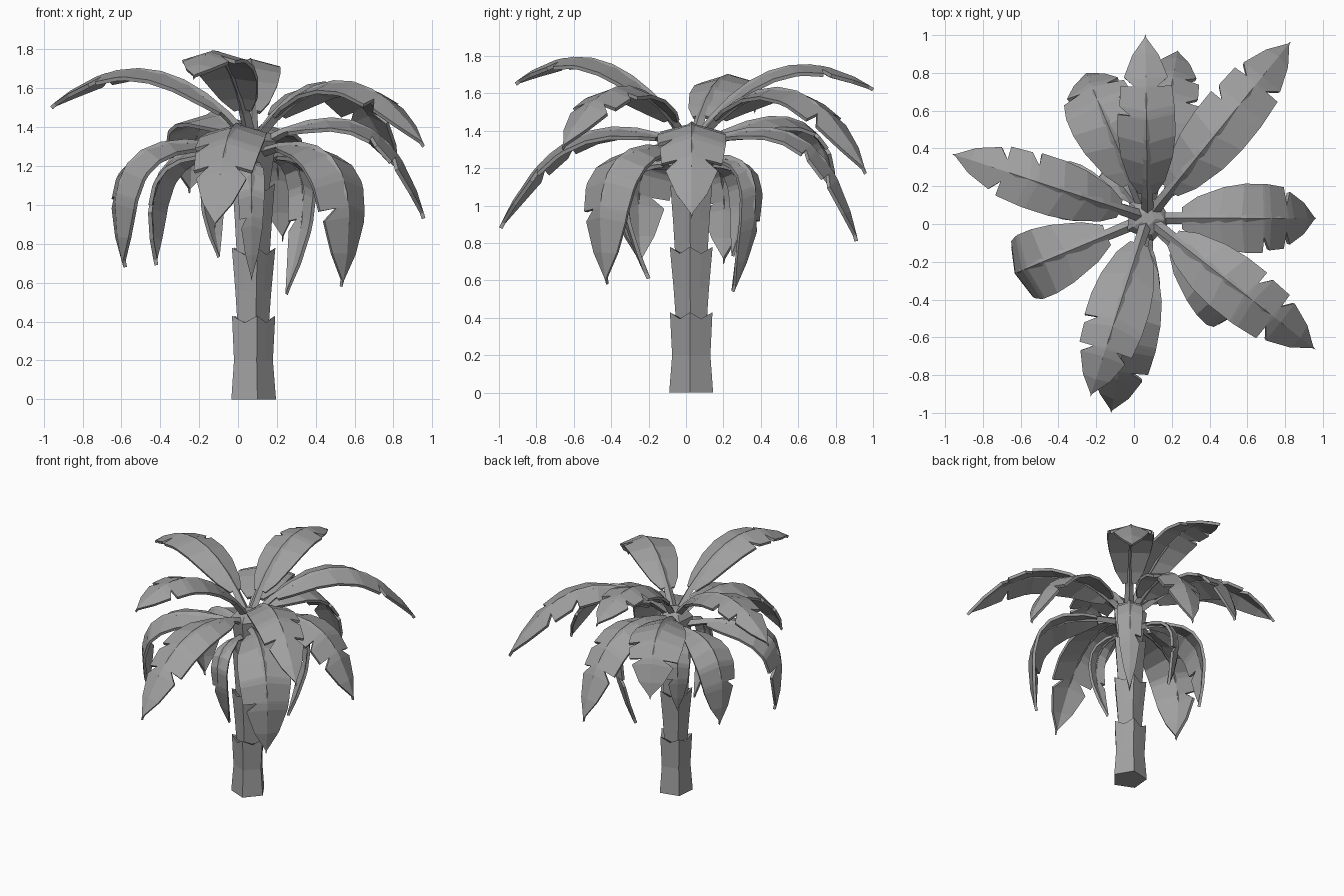
import bpy, bmesh, math, random
from mathutils import Vector

random.seed(4)
if "Cube" in bpy.data.objects:
    bpy.data.objects.remove(bpy.data.objects["Cube"])

grey = bpy.data.materials.new("plain_grey")
grey.use_nodes = True
grey.diffuse_color = (0.35, 0.35, 0.35, 1)
grey.node_tree.nodes["Principled BSDF"].inputs["Base Color"].default_value = (0.35, 0.35, 0.35, 1)

CX, CY = 0.072, 0.031


def finish(bm, name):
    bmesh.ops.recalc_face_normals(bm, faces=bm.faces)
    mesh = bpy.data.meshes.new(name)
    bm.to_mesh(mesh)
    bm.free()
    mesh.materials.append(grey)
    obj = bpy.data.objects.new(name, mesh)
    bpy.context.collection.objects.link(obj)
    return obj


def skin(bm, rings):
    """Join rings of points into a closed tube."""
    rows = [[bm.verts.new(p) for p in ring] for ring in rings]
    n = len(rows[0])
    for a, b in zip(rows, rows[1:]):
        for i in range(n):
            j = (i + 1) % n
            bm.faces.new((a[i], a[j], b[j], b[i]))
    bm.faces.new(rows[0])
    bm.faces.new(rows[-1])


def pentagon(r, z, dip=0):
    """Five corners with mid-side points that can dip below them."""
    ring = []
    for i in range(10):
        a = math.radians(36 * i - 5)
        mid = i % 2
        rr = r * (math.cos(math.pi / 5) if mid else 1)
        ring.append((CX + rr * math.cos(a), CY + rr * math.sin(a), z - dip * mid))
    return ring


# Trunk: flared five-sided sections stacked like cups
sections = {
    "trunk_base": [(0.124, 0, 0), (0.108, 0.2, 0), (0.12, 0.43, 0.035), (0.085, 0.39, 0)],
    "trunk_lower": [(0.086, 0.37, 0), (0.1, 0.56, 0), (0.121, 0.78, 0.035), (0.085, 0.74, 0)],
    "trunk_upper": [(0.09, 0.72, 0), (0.103, 0.92, 0), (0.118, 1.11, 0.035), (0.085, 1.07, 0)],
    "trunk_crown": [(0.085, 1.05, 0), (0.125, 1.33, 0), (0.09, 1.37, 0), (0.04, 1.39, 0)],
}
for name, rows in sections.items():
    bm = bmesh.new()
    skin(bm, [pentagon(*row) for row in rows])
    finish(bm, name)

# Blade outline: distance along the leaf, and width share for torn or whole edges
ALONG = [0.13, 0.18, 0.3, 0.42, 0.55, 0.565, 0.6, 0.72, 0.735, 0.77, 0.9, 1.0]
WHOLE = [0.3, 0.62, 0.9, 1.0, 1.0, 1.0, 0.98, 0.88, 0.86, 0.82, 0.48, 0.02]
TORN = [0.3, 0.62, 0.9, 1.0, 1.0, 0.55, 0.93, 0.88, 0.4, 0.76, 0.45, 0.02]
HALF = [0.3, 0.62, 0.9, 1.0, 1.0, 1.0, 0.98, 0.9, 0.38, 0.76, 0.45, 0.02]


def leaf(name, tip, reach, rise, half, start_z, edges):
    tip = Vector(tip)
    out = Vector((tip.x - CX, tip.y - CY, 0)).normalized()
    side = Vector((-out.y, out.x, 0))
    start = Vector((CX, CY, start_z)) + out * 0.02
    bend = start.lerp(tip, reach)
    bend.z = rise

    def frame(t):
        p = start * (1 - t) ** 2 + bend * 2 * t * (1 - t) + tip * t * t
        d = ((bend - start) * (1 - t) + (tip - bend) * t).normalized()
        return p, d.cross(side).normalized()

    # Blade folded along its spine, edges swept toward the tip
    bm = bmesh.new()
    spine = [bm.verts.new(frame(t)[0]) for t in ALONG]
    for sign, widths in zip((-1, 1), edges):
        rim = []
        for t, w in zip(ALONG, widths):
            p, n = frame(min(1, t + 0.05 * w - 0.02))
            rim.append(bm.verts.new(p + side * sign * w * half - n * w * half * 0.28))
        for i in range(len(ALONG) - 1):
            bm.faces.new((spine[i], rim[i], rim[i + 1], spine[i + 1]))
    obj = finish(bm, name)
    mod = obj.modifiers.new("thickness", "SOLIDIFY")
    mod.thickness = 0.02
    mod.offset = 0

    # Stalk and midrib as one tapering bar
    bm = bmesh.new()
    rings = []
    for i in range(9):
        t = i / 9
        r = 0.027 * (1 - t) + 0.006
        p, n = frame(t)
        rings.append([p + side * r, p + n * r * 0.8, p - side * r, p - n * r * 0.8])
    skin(bm, rings)
    finish(bm, name + "_stalk")


# Leaves: tip, bend reach, bend height, half width, start height
leaves = {
    "high_front_leaf": ((-0.23, -0.91, 1.65), 0.5, 2.03, 0.16, 1.34),
    "high_back_leaf": ((0.06, 1.0, 1.62), 0.45, 1.97, 0.15, 1.34),
    "high_right_leaf": ((-0.96, 0.37, 1.5), 0.5, 1.95, 0.15, 1.34),
    "high_back_left_leaf": ((0.825, 0.96, 1.17), 0.58, 1.98, 0.16, 1.33),
    "high_front_left_leaf": ((0.955, -0.66, 1.3), 0.55, 1.94, 0.16, 1.33),
    "middle_left_leaf": ((0.955, 0.03, 0.93), 0.77, 1.69, 0.18, 1.3),
    "middle_front_leaf": ((-0.12, -0.99, 0.88), 0.66, 1.64, 0.17, 1.3),
    "middle_back_leaf": ((0.23, 0.91, 0.81), 0.8, 1.65, 0.16, 1.3),
    "middle_back_right_leaf": ((-0.25, 0.79, 1.06), 0.95, 1.72, 0.19, 1.3),
    "low_front_left_leaf": ((0.53, -0.42, 0.58), 1.37, 1.49, 0.18, 1.26),
    "low_front_right_leaf": ((-0.58, -0.24, 0.68), 1.34, 1.51, 0.18, 1.26),
    "low_right_leaf": ((-0.42, 0.2, 0.69), 1.3, 1.42, 0.15, 1.24),
    "low_back_left_leaf": ((0.25, 0.25, 0.54), 2.5, 1.4, 0.085, 1.22),
    "low_front_leaf": ((0.07, -0.2, 0.61), 2.7, 1.33, 0.065, 1.2),
    "low_back_leaf": ((-0.1, 0.25, 0.73), 1.8, 1.33, 0.08, 1.2),
}
for name, spec in leaves.items():
    if name.startswith("low"):
        edges = random.choice([(WHOLE, HALF), (HALF, WHOLE)])
    else:
        edges = random.choice([(TORN, HALF), (HALF, TORN)])
    leaf(name, *spec, edges)
